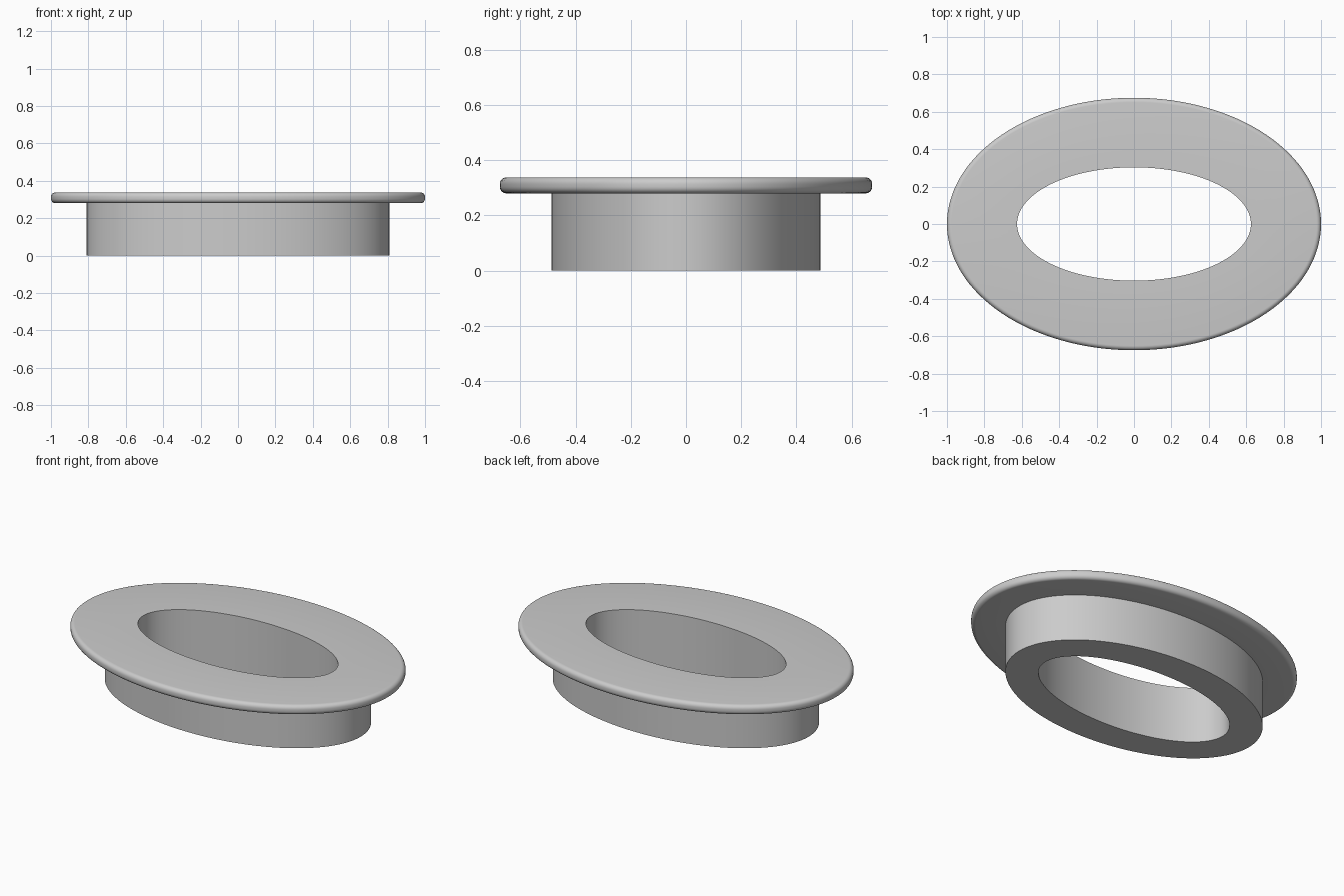
import bpy
import bmesh
from math import sin, cos, pi, radians

cube = bpy.data.objects.get("Cube")
if cube:
    bpy.data.objects.remove(cube, do_unlink=True)

SEGMENTS = 128
HOLE = (0.625, 0.303)      # semi-axes of each ellipse
WALL = (0.81, 0.488)
RIM = (1.0, 0.675)
RIM_BOTTOM, RIM_TOP = 0.28, 0.338
FILLET = 0.024
FILLET_STEPS = 6


def fillet(z_centre, start):
    """Quarter-round section of the rim edge, as (semi-axes, height) pairs."""
    steps = []
    for i in range(FILLET_STEPS + 1):
        a = start + i / FILLET_STEPS * pi / 2
        inset = FILLET * (1 - cos(a))
        steps.append(((RIM[0] - inset, RIM[1] - inset), z_centre + FILLET * sin(a)))
    return steps


def elliptical_ring(name, section):
    """Sweep a closed section around concentric ellipses."""
    bm = bmesh.new()
    loops = []
    for (rx, ry), z in section:
        angles = [2 * pi * i / SEGMENTS for i in range(SEGMENTS)]
        loops.append([bm.verts.new((rx * cos(a), ry * sin(a), z)) for a in angles])
    for k, low in enumerate(loops):
        high = loops[(k + 1) % len(loops)]
        for i in range(SEGMENTS):
            j = (i + 1) % SEGMENTS
            bm.faces.new((low[i], low[j], high[j], high[i]))
    bmesh.ops.recalc_face_normals(bm, faces=bm.faces)
    mesh = bpy.data.meshes.new(name)
    bm.to_mesh(mesh)
    bm.free()
    obj = bpy.data.objects.new(name, mesh)
    bpy.context.collection.objects.link(obj)
    bpy.ops.object.select_all(action='DESELECT')
    obj.select_set(True)
    bpy.context.view_layer.objects.active = obj
    bpy.ops.object.shade_smooth_by_angle(angle=radians(30))
    return obj


# Sleeve and rounded flange share one continuous section
section = [(HOLE, 0), (WALL, 0), (WALL, RIM_BOTTOM)]
section += fillet(RIM_BOTTOM + FILLET, -pi / 2)
section += fillet(RIM_TOP - FILLET, 0)
section += [(HOLE, RIM_TOP)]
elliptical_ring("flanged_oval_bushing", section)
